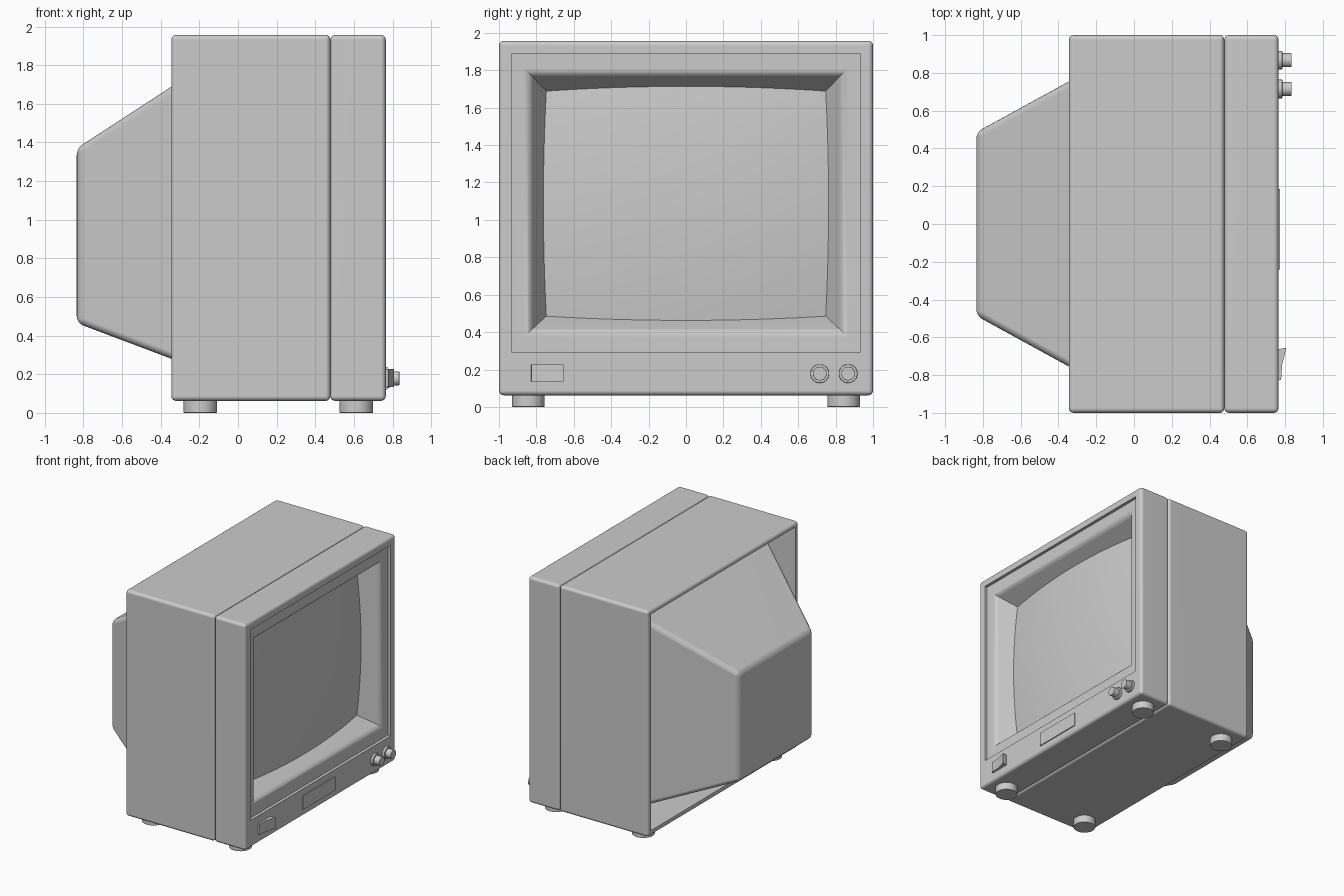
import bpy, bmesh, math
from mathutils import Matrix, Vector

if "Cube" in bpy.data.objects:
    bpy.data.objects.remove(bpy.data.objects["Cube"])


def finish(name, bm):
    """Turn a bmesh into a named, smooth-by-angle object."""
    bmesh.ops.recalc_face_normals(bm, faces=bm.faces[:])
    me = bpy.data.meshes.new(name)
    bm.to_mesh(me)
    bm.free()
    ob = bpy.data.objects.new(name, me)
    bpy.context.collection.objects.link(ob)
    bpy.ops.object.select_all(action='DESELECT')
    ob.select_set(True)
    bpy.context.view_layer.objects.active = ob
    bpy.ops.object.shade_smooth_by_angle(angle=math.radians(35))
    mod = ob.modifiers.new("even_shading", 'WEIGHTED_NORMAL')
    mod.keep_sharp = True
    return ob


def loft(name, loops, round_loops=(), radius=0.025):
    """Skin rectangles (x, half width, bottom, top) along x, rounding chosen ones."""
    bm = bmesh.new()
    rings = [[bm.verts.new((x, y, z)) for y, z in ((-w, b), (w, b), (w, t), (-w, t))]
             for x, w, b, t in loops]
    bm.faces.new(rings[0])
    bm.faces.new(rings[-1])
    for a, c in zip(rings, rings[1:]):
        for i in range(4):
            j = (i + 1) % 4
            bm.faces.new((a[i], a[j], c[j], c[i]))
    rounded = {v for r in round_loops for v in rings[r]}
    side = set()
    if len(round_loops) == 1:      # also round the long edges leaving a single end
        r = round_loops[0]
        side = {frozenset((a, b)) for a, b in zip(rings[r], rings[r + 1])}
    edges = [e for e in bm.edges
             if all(v in rounded for v in e.verts) or frozenset(e.verts) in side]
    if edges:
        bmesh.ops.bevel(bm, geom=edges, offset=radius, segments=4, profile=0.5,
                        affect='EDGES', clamp_overlap=True)
    return finish(name, bm)


def cylinder(bm, centre, radius, depth, axis, bevel=0.006):
    """Add a cylinder with softened rims to a bmesh."""
    rot = Matrix.Rotation(math.pi / 2, 4, 'Y') if axis == 'X' else Matrix()
    new = bmesh.ops.create_cone(bm, cap_ends=True, segments=40, radius1=radius,
                                radius2=radius, depth=depth,
                                matrix=Matrix.Translation(centre) @ rot)["verts"]
    rims = {e for v in new for f in v.link_faces if len(f.verts) > 4 for e in f.edges}
    bmesh.ops.bevel(bm, geom=list(rims), offset=bevel, segments=2, profile=0.5,
                    affect='EDGES')


def prism(name, outline, z0, z1):
    """Extrude an (x, y) outline upward."""
    bm = bmesh.new()
    f = bm.faces.new([bm.verts.new((x, y, z0)) for x, y in outline])
    ext = bmesh.ops.extrude_face_region(bm, geom=[f])["geom"]
    bmesh.ops.translate(bm, vec=(0, 0, z1 - z0),
                        verts=[v for v in ext if isinstance(v, bmesh.types.BMVert)])
    return finish(name, bm)


BOTTOM, TOP = 0.062, 1.957

# Main case, open at the back with a deep recess
loft("case", [(0.478, 1, BOTTOM, TOP), (-0.345, 1, BOTTOM, TOP),
              (-0.345, 0.955, 0.107, 1.92), (0.0, 0.955, 0.107, 1.92)], (0, 1))

# Tapered tube housing behind the case
loft("rear_housing", [(-0.835, 0.486, 0.465, 1.37), (0.01, 0.949, 0.147, 1.92)],
     (0,), 0.035)

# Front bezel: rounded block, recessed frame, curved lip and funnel to the screen
lip = []
for k in range(7):
    a = math.radians(62 * k / 6)
    inward, back = 0.055 * math.sin(a), 0.055 * (1 - math.cos(a))
    lip.append((0.74 - back, 0.868 - inward, 0.37 + inward, 1.812 - inward))
loft("bezel", [(0.478, 1, BOTTOM, TOP), (0.765, 1, BOTTOM, TOP),
               (0.765, 0.93, 0.292, 1.89), (0.74, 0.93, 0.292, 1.89)]
     + lip + [(0.585, 0.75, 0.482, 1.692), (0.51, 0.71, 0.52, 1.65)], (0, 1))

# Bulging picture tube face
bm = bmesh.new()
bmesh.ops.create_grid(bm, x_segments=32, y_segments=32, size=1)
R = 6.0
for v in bm.verts:
    y, z = v.co.x * 0.80, v.co.y * 0.66
    v.co = Vector((0.656 - R + math.sqrt(R * R - y * y - z * z), y, 1.087 + z))
for f in bm.faces:
    f.normal_update()
screen = finish("screen", bm)
if screen.data.polygons[0].normal.x < 0:
    screen.data.flip_normals()

# Badge plate and rocker switch on the lower bezel
prism("badge_plate", [(0.755, -0.24), (0.773, -0.24), (0.773, 0.185), (0.755, 0.185)],
      0.122, 0.237)
prism("power_switch", [(0.755, -0.83), (0.779, -0.825), (0.784, -0.745),
                       (0.807, -0.655), (0.755, -0.665)], 0.135, 0.226)

# Two control knobs, each a collar and a shaft
bm = bmesh.new()
for y in (0.715, 0.867):
    cylinder(bm, (0.770, y, 0.178), 0.050, 0.03, 'X', 0.004)
    cylinder(bm, (0.795, y, 0.178), 0.037, 0.08, 'X', 0.004)
finish("knobs", bm)

# Four round feet
bm = bmesh.new()
for x in (-0.195, 0.613):
    for y in (-0.843, 0.843):
        cylinder(bm, (x, y, 0.04), 0.087, 0.08, 'Z', 0.004)
finish("feet", bm)
